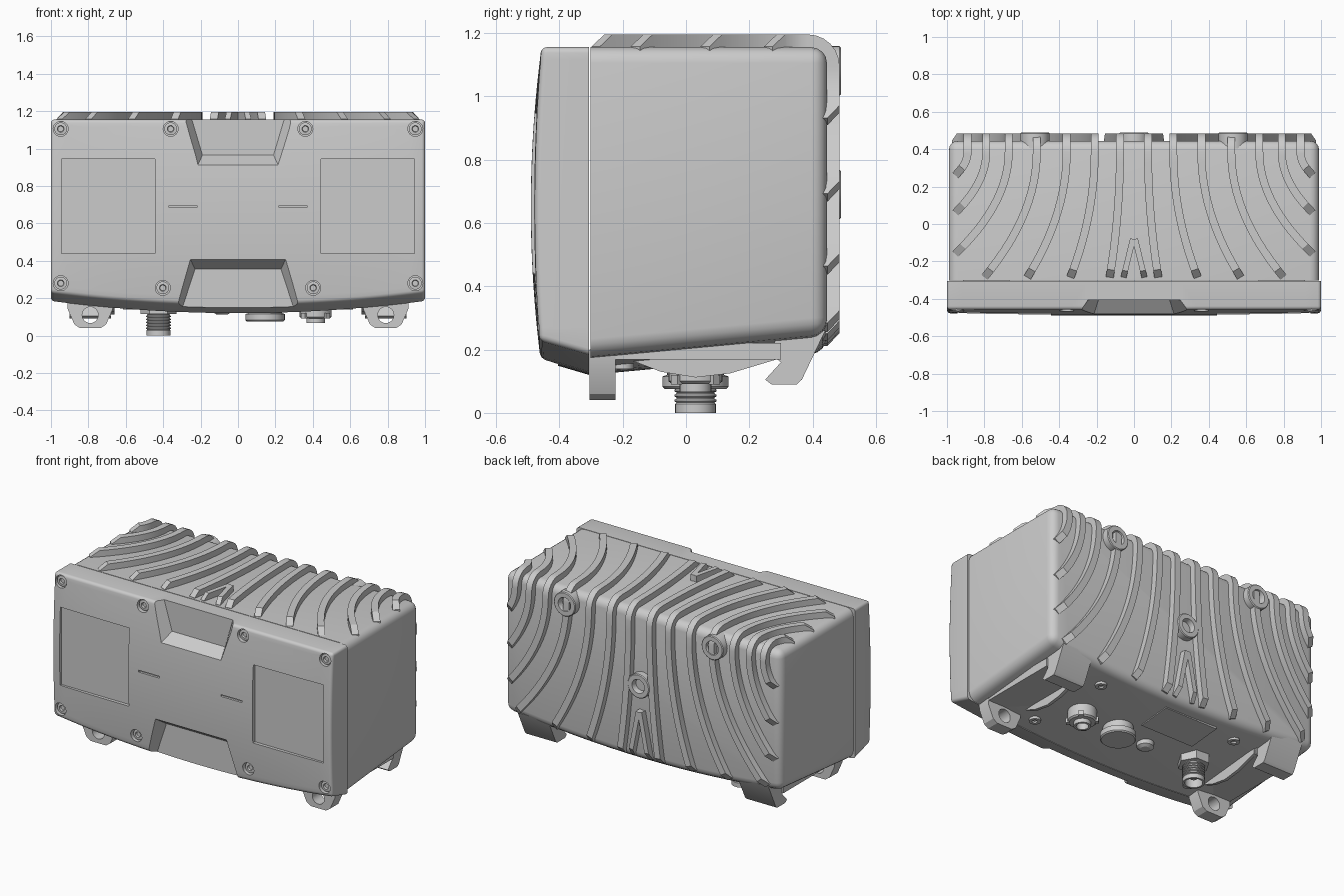
import bpy, bmesh, math
from mathutils import Vector, Matrix

if "Cube" in bpy.data.objects:
    bpy.data.objects.remove(bpy.data.objects["Cube"])


def finish(name, bm, angle=30):
    bmesh.ops.recalc_face_normals(bm, faces=bm.faces[:])
    me = bpy.data.meshes.new(name)
    bm.to_mesh(me)
    bm.free()
    ob = bpy.data.objects.new(name, me)
    bpy.context.scene.collection.objects.link(ob)
    bpy.ops.object.select_all(action='DESELECT')
    ob.select_set(True)
    bpy.context.view_layer.objects.active = ob
    bpy.ops.object.shade_smooth_by_angle(angle=math.radians(angle))
    return ob


def solid(bm, a, b):
    """Loft between two polygons with equal point counts."""
    va, vb = [bm.verts.new(p) for p in a], [bm.verts.new(p) for p in b]
    n = len(va)
    bm.faces.new(va)
    bm.faces.new(vb[::-1])
    for i in range(n):
        j = (i + 1) % n
        bm.faces.new((va[i], vb[i], vb[j], va[j]))


def box(bm, x0, x1, y0, y1, z0, z1):
    q = [(x0, z0), (x1, z0), (x1, z1), (x0, z1)]
    solid(bm, [(x, y0, z) for x, z in q], [(x, y1, z) for x, z in q])


def lathe(bm, prof, mat, n=32):
    """Revolve a closed (r, h) profile about local z; r=0 points become poles."""
    rings = []
    for r, h in prof:
        if r == 0:
            rings.append([bm.verts.new(mat @ Vector((0, 0, h)))] * n)
        else:
            rings.append([bm.verts.new(mat @ Vector((r * math.cos(t), r * math.sin(t), h)))
                          for t in [2 * math.pi * i / n for i in range(n)]])
    closed = prof[0][0] != 0
    for k in range(len(rings) if closed else len(rings) - 1):
        a, b = rings[k], rings[(k + 1) % len(rings)]
        for i in range(n):
            j = (i + 1) % n
            bm.faces.new(list(dict.fromkeys((a[i], a[j], b[j], b[i]))))


def along_y(x, y, z):   # local +z points to -y
    return Matrix.Translation((x, y, z)) @ Matrix.Rotation(math.pi / 2, 4, 'X')


def cut(ob, bm):
    tool = finish("cutter", bm)
    tool.hide_render = True
    m = ob.modifiers.new("cut", 'BOOLEAN')
    m.operation, m.solver, m.object = 'DIFFERENCE', 'EXACT', tool
    bpy.context.view_layer.objects.active = ob
    bpy.ops.object.modifier_apply(modifier=m.name)
    bpy.data.objects.remove(tool)
    bpy.ops.object.select_all(action='DESELECT')
    ob.select_set(True)
    bpy.ops.object.shade_smooth_by_angle(angle=math.radians(25))


def bevel_outer(bm, back_y, width):
    bm.normal_update()
    edges = [e for e in bm.edges if e.calc_face_angle(0) > 0.5
             and not all(abs(v.co.y - back_y) < 1e-4 for v in e.verts)]
    bmesh.ops.bevel(bm, geom=edges, offset=width, segments=4, profile=0.5, affect='EDGES')


def z_bot(x):
    return 0.12 + 0.065 * x * x


# Main housing: bowed underside that rises toward the back
TOP, BACK, R, H = 1.155, 0.445, 0.06, 0.04
bm = bmesh.new()
xs = [-0.99 + 1.98 * i / 16 for i in range(17)]
outline = [(x, z_bot(x)) for x in xs]
solid(bm, [(x, -0.302, z) for x, z in outline] + [(0.99, -0.302, TOP), (-0.99, -0.302, TOP)],
      [(x, BACK, z + 0.07) for x, z in outline] + [(0.99, BACK, TOP), (-0.99, BACK, TOP)])
bmesh.ops.recalc_face_normals(bm, faces=bm.faces[:])
bevel_outer(bm, -0.302, 0.05)
finish("housing", bm)

# Front cover with a bulged face
N = 24
bm = bmesh.new()
grid = []
for i in range(N + 1):
    x = -1 + 2 * i / N
    zb, col = z_bot(x) + 0.045, []
    for j in range(N + 1):
        z = zb + (TOP - zb) * j / N
        u = (z - 0.65) / 0.5
        col.append(bm.verts.new((x, -0.457 - 0.033 * (1 - min(1, u * u)) * (1 - 0.4 * x ** 4), z)))
    grid.append(col)
for i in range(N):
    for j in range(N):
        bm.faces.new((grid[i][j], grid[i + 1][j], grid[i + 1][j + 1], grid[i][j + 1]))
rim = [c[0] for c in grid] + grid[N][1:] + [c[N] for c in grid[-2::-1]] + grid[0][-2:0:-1]
rear = [bm.verts.new((v.co.x, -0.306, v.co.z - 0.045 * (v.co.z < z_bot(v.co.x) + 0.05))) for v in rim]
for i in range(len(rim)):
    j = (i + 1) % len(rim)
    bm.faces.new((rim[i], rear[i], rear[j], rim[j]))
bm.faces.new(rear)
bmesh.ops.recalc_face_normals(bm, faces=bm.faces[:])
bevel_outer(bm, -0.306, 0.018)
cover = finish("front_cover", bm, 25)

# Cover recesses: notches, square windows, slits and screw wells
screws = [(s * x, z) for s in (-1, 1) for x, z in ((0.948, 1.105), (0.36, 1.105), (0.402, 0.255), (0.948, 0.28))]
bm = bmesh.new()
for xa, za, xb, zb, ya, yb, zz in ((0.33, 1.2, 0.22, 0.90, 0.26, 0.19, 0.965),
                                   (0.385, 0.05, 0.26, 0.42, 0.33, 0.23, 0.355)):
    solid(bm, [(-xa, -0.5, za), (xa, -0.5, za), (xb, -0.5, zb), (-xb, -0.5, zb)],
          [(-ya, -0.405, za), (ya, -0.405, za), (yb, -0.405, zz), (-yb, -0.405, zz)])
for s in (-1, 1):
    a, b = sorted((s * 0.445, s * 0.945))
    box(bm, a, b, -0.56, -0.462, 0.44, 0.945)
    a, b = sorted((s * 0.22, s * 0.37))
    box(bm, a, b, -0.56, -0.475, 0.684, 0.696)
for x, z in screws:
    lathe(bm, [(0, 0), (0.04, 0), (0.04, 0.12), (0, 0.12)], along_y(x, -0.435, z), 24)
cut(cover, bm)

bm = bmesh.new()
for x, z in screws:
    lathe(bm, [(0, 0), (0.034, 0), (0.034, 0.02), (0.018, 0.022), (0.015, 0.01), (0, 0.01)],
          along_y(x, -0.43, z), 24)
finish("cover_screws", bm)

# Cooling fins: curves on the unrolled top and back, wrapped over the rear edge
L = R * math.pi / 2


def wrap(x, s, h):
    if s <= 0:
        y, z, ny, nz = BACK - R + s, TOP, 0, 1
    elif s < L:
        ny, nz = math.sin(s / R), math.cos(s / R)
        y, z = BACK - R + R * ny, TOP - R + R * nz
    else:
        y, z, ny, nz = BACK, TOP - R - (s - L), 1, 0
    return (x, y + ny * h, z + nz * h)


def s_top(y):
    return y - (BACK - R)


def s_back(z):
    return L + TOP - R - z


def fin(bm, path, w, heights):
    rows = []
    for i, (x, s) in enumerate(path):
        p, q = path[max(i - 1, 0)], path[min(i + 1, len(path) - 1)]
        t = Vector((q[0] - p[0], q[1] - p[1])).normalized() * w / 2
        rows.append([bm.verts.new(wrap(x + k * t.y, s - k * t.x, h))
                     for k, h in ((-1, -0.03), (1, -0.03), (1, heights[i]), (-1, heights[i]))])
    bm.faces.new(rows[0])
    bm.faces.new(rows[-1][::-1])
    for a, b in zip(rows, rows[1:]):
        for i in range(4):
            j = (i + 1) % 4
            bm.faces.new((a[i], a[j], b[j], b[i]))


# start x, (end x, end y) on the top, (end x, end z) on the back
fins = [(0.075, (0.13, -0.285), (0.14, 0.215)), (0.21, (0.34, -0.285), (0.37, 0.225)),
        (0.36, (0.57, -0.285), (0.63, 0.24)), (0.52, (0.80, -0.285), (0.90, 0.27)),
        (0.67, (0.955, -0.16), (0.955, 0.45)), (0.79, (0.955, 0.06), (0.955, 0.68)),
        (0.89, (0.955, 0.26), (0.955, 0.92))]
bm = bmesh.new()
for sx in (-1, 1):
    for x0, (xt, yt), (xk, zk) in fins:
        a, b = s_top(yt), s_back(zk)
        ss = [a] + [(a + 0.04) * (1 - i / 12) for i in range(12)] + [L * i / 6 for i in range(7)]
        ss += [L + (b - 0.04 - L) * i / 14 for i in range(1, 15)] + [b]
        path = [(sx * (x0 + ((xt - x0) * (s / a) ** 2 if s < 0 else
                 (xk - x0) * max(0, (s - L) / (b - L)) ** 2)), s) for s in ss]
        fin(bm, path, 0.042, [0.002] + [H] * (len(path) - 2) + [0.002])
    # Forked fins on the centre line
    for x1, s0, s1 in ((0.05, s_top(-0.08), s_top(-0.285)), (0.06, s_back(0.52), s_back(0.215))):
        path = [(sx * (0.006 + x1 * f), s0 + (s1 - s0) * f) for f in (0, 0.4, 0.83, 1)]
        fin(bm, path, 0.03, [H, H, H, 0.002])
finish("cooling_fins", bm)

# Threaded mounting bosses on the back
bm = bmesh.new()
for x, z in ((-0.53, 1.08), (0.53, 1.08), (0, 0.69)):
    lathe(bm, [(0.04, 0.03), (0.04, -0.04), (0.078, -0.04), (0.078, 0.042), (0.073, 0.047), (0.045, 0.047)],
          Matrix.Translation((x, 0.443, z)) @ Matrix.Rotation(-math.pi / 2, 4, 'X'))
    lathe(bm, [(0, 0), (0.045, 0), (0.045, 0.012), (0, 0.012)],
          Matrix.Translation((x, 0.443, z)) @ Matrix.Rotation(-math.pi / 2, 4, 'X'))
finish("rear_bosses", bm)

# Mounting brackets: drilled front ear, base plate, side web and rear hook
hook = [(0.27, 0.09), (0.35, 0.09), (0.366, 0.105), (0.44, 0.26), (0.28, 0.26), (0.28, 0.175),
        (0.30, 0.16), (0.25, 0.105)]
web = [(-0.17, 0.2), (-0.17, 0.165), (-0.08, 0.13), (0.03, 0.112), (0.14, 0.125), (0.29, 0.17), (0.29, 0.2)]
ear = [(-0.055, 0.04), (0.055, 0.04), (0.085, 0.06), (0.12, 0.14), (0.125, 0.2), (-0.125, 0.2),
       (-0.12, 0.14), (-0.085, 0.06)]
for s, side in ((-1, "left"), (1, "right")):
    c = s * 0.79
    bm = bmesh.new()
    solid(bm, [(c + x, -0.305, z) for x, z in ear], [(c + x, -0.222, z) for x, z in ear])
    tab = finish(side + "_front_ear", bm)
    bm = bmesh.new()
    lathe(bm, [(0, 0), (0.043, 0), (0.043, 0.3), (0, 0.3)], along_y(c, -0.1, 0.11), 28)
    cut(tab, bm)
    bm = bmesh.new()
    box(bm, c - 0.12, c + 0.12, -0.23, 0.3, 0.168, 0.22)
    for prof, lo, hi in ((hook, c - 0.11, c + 0.11), (web, c - s * 0.13, c - s * 0.11)):
        solid(bm, [(lo, y, z) for y, z in prof], [(hi, y, z) for y, z in prof])
    finish(side + "_bracket", bm)

# Connectors on the underside
bm = bmesh.new()
thread = [(0, 0.2), (0.075, 0.2), (0.075, 0.13)]
for i in range(6):
    z = 0.125 - i * 0.016
    thread += [(0.06, z), (0.067, z - 0.004), (0.067, z - 0.009), (0.06, z - 0.012)]
thread += [(0.064, 0.028), (0.064, 0), (0.052, 0), (0.052, 0.06), (0.02, 0.06), (0.02, 0.03), (0, 0.03)]
lathe(bm, thread, Matrix.Translation((-0.425, 0.03, 0)))
lathe(bm, [(0, 0.2), (0.095, 0.2), (0.095, 0.085), (0, 0.085)], Matrix.Translation((-0.425, 0.03, 0.03)), 6)
finish("threaded_connector", bm)

bm = bmesh.new()
lathe(bm, [(0, 0.2), (0.09, 0.2), (0.09, 0.12), (0.105, 0.115), (0.105, 0.083), (0.098, 0.076), (0, 0.076)],
      Matrix.Translation((0.145, 0.03, 0)))
finish("round_cap", bm)

bm = bmesh.new()
lathe(bm, [(0, 0.22), (0.085, 0.22), (0.085, 0.1), (0.075, 0.092), (0.05, 0.092), (0.05, 0.066),
           (0.036, 0.066), (0.036, 0.11), (0, 0.11)], Matrix.Translation((0.415, 0.03, 0)))
for i in range(4):
    m = Matrix.Translation((0.415, 0.03, 0.105)) @ Matrix.Rotation(i * math.pi / 2 + 0.78, 4, 'Z')
    m = m @ Matrix.Translation((0.085, 0, 0)) @ Matrix.Diagonal((0.02, 0.03, 0.03, 1))
    bmesh.ops.create_cube(bm, size=1, matrix=m)
finish("short_connector", bm)

# Small underside fittings: ring bosses, vent and service plate
bm = bmesh.new()
for x, y in ((0.5, 0.3), (-0.5, 0.3), (0.58, -0.2), (-0.58, -0.2)):
    z = z_bot(x) + 0.07 * (y + 0.3) / 0.75
    lathe(bm, [(0.016, 0.02), (0.035, 0.02), (0.035, -0.012), (0.016, -0.012)],
          Matrix.Translation((x, y, z)), 20)
lathe(bm, [(0, 0.1), (0.055, 0.1), (0.05, 0), (0.03, -0.012), (0, -0.012)],
      Matrix.Translation((-0.085, 0.0, 0.125)), 24)
finish("underside_fittings", bm)

bm = bmesh.new()
low, high = [], []
for x, y in ((-0.32, 0.14), (0.06, 0.14), (0.06, 0.36), (-0.32, 0.36)):
    z = z_bot(0) + 0.07 * (y + 0.3) / 0.75
    low.append((x, y, z - 0.006))
    high.append((x, y, z + 0.03))
solid(bm, low, high)
finish("service_plate", bm)
